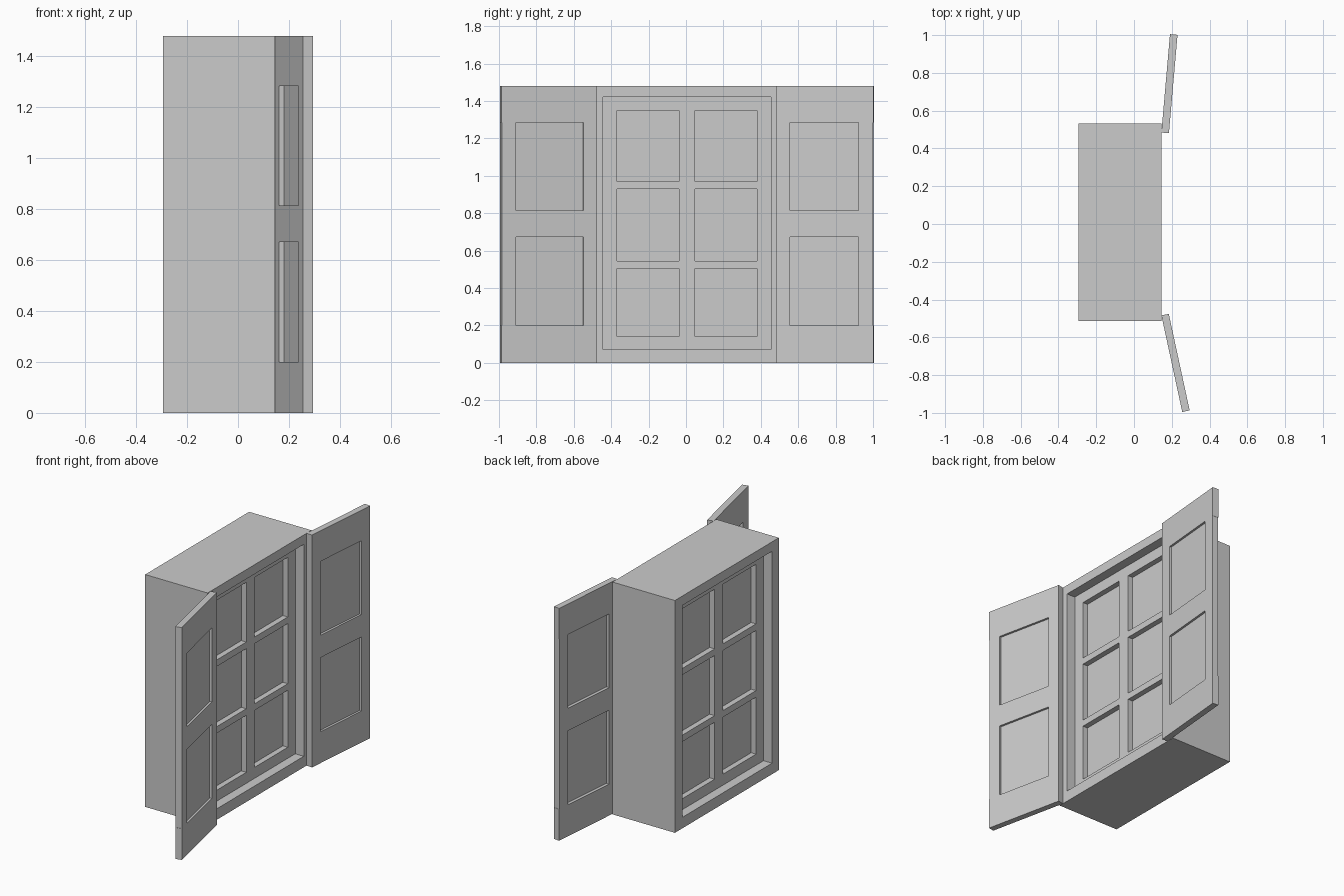
import bpy, bmesh, math
from mathutils import Matrix, Vector

if "Cube" in bpy.data.objects:
    bpy.data.objects.remove(bpy.data.objects["Cube"])


def finish(bm, name):
    bmesh.ops.recalc_face_normals(bm, faces=bm.faces)
    me = bpy.data.meshes.new(name)
    bm.to_mesh(me)
    bm.free()
    ob = bpy.data.objects.new(name, me)
    bpy.context.collection.objects.link(ob)
    return ob


def boxes(name, parts):
    """One mesh from boxes given as (x0, x1, y0, y1, z0, z1)."""
    bm = bmesh.new()
    for x0, x1, y0, y1, z0, z1 in parts:
        m = (Matrix.Translation(((x0 + x1) / 2, (y0 + y1) / 2, (z0 + z1) / 2))
             @ Matrix.Diagonal((x1 - x0, y1 - y0, z1 - z0, 1)))
        bmesh.ops.create_cube(bm, size=1, matrix=m)
    return finish(bm, name)


def ring(name, x0, x1, outer, inner):
    """Rectangular tube along x; outer and inner are (y0, y1, z0, z1)."""
    bm = bmesh.new()
    loops = []
    for x in (x0, x1):
        for y0, y1, z0, z1 in (outer, inner):
            loops.append([bm.verts.new((x, y, z)) for y, z in
                          ((y0, z0), (y1, z0), (y1, z1), (y0, z1))])
    for a, b in ((0, 1), (2, 3), (0, 2), (1, 3)):
        for i in range(4):
            j = (i + 1) % 4
            bm.faces.new((loops[a][i], loops[a][j], loops[b][j], loops[b][i]))
    return finish(bm, name)


# Wall block with the window opening running through it
H = 1.48
ring("wall_surround", -0.295, 0.145,
     (-0.513, 0.533, 0, H), (-0.445, 0.455, 0.07, 1.42))

# Recessed window frame: full-width rails, stiles and central mullion
X0, X1 = -0.235, 0.085
boxes("window_frame", [
    (X0, X1, -0.445, 0.455, 0.07, 0.14),
    (X0, X1, -0.445, 0.455, 1.35, 1.42),
    (X0, X1, -0.445, -0.37, 0.14, 1.35),
    (X0, X1, 0.38, 0.455, 0.14, 1.35),
    (X0, X1, -0.038, 0.047, 0.14, 1.35)])

# Horizontal glazing bars
boxes("glazing_bars", [(X0, X1, y0, y1, z, z + 0.042)
                       for y0, y1 in ((-0.37, -0.038), (0.047, 0.38))
                       for z in (0.503, 0.928)])

# Glass set behind the bars on both faces
boxes("window_glass", [(X0 + 0.035, X1 - 0.035, y0, y1, 0.14, 1.35)
                       for y0, y1 in ((-0.37, -0.038), (0.047, 0.38))])

# Open shutters, built flat from the hinge and then swung out
W, T, S = 0.523, 0.04, 0.075
for name, side, swing in (("left_shutter", -1, 12.2), ("right_shutter", 1, 5)):
    def slab(x0, x1, a, b, z0, z1):
        return (x0, x1, *sorted((side * a, side * b)), z0, z1)
    frame = boxes(name + "_frame", [
        slab(0, T, 0, W, 0, 0.2),
        slab(0, T, 0, W, 1.285, H),
        slab(0, T, 0, S, 0.2, 1.285),
        slab(0, T, W - S - 0.005, W - 0.002, 0.2, 1.285),
        slab(0, T, S, W - S - 0.005, 0.672, 0.815)])
    panels = boxes(name + "_panels", [
        slab(0.02, 0.026, S, W - S - 0.005, z0, z1)
        for z0, z1 in ((0.2, 0.672), (0.815, 1.285))])
    for ob in (frame, panels):
        ob.location = Vector((0.145, side * 0.484, 0))
        ob.rotation_euler.z = -side * math.radians(swing)
